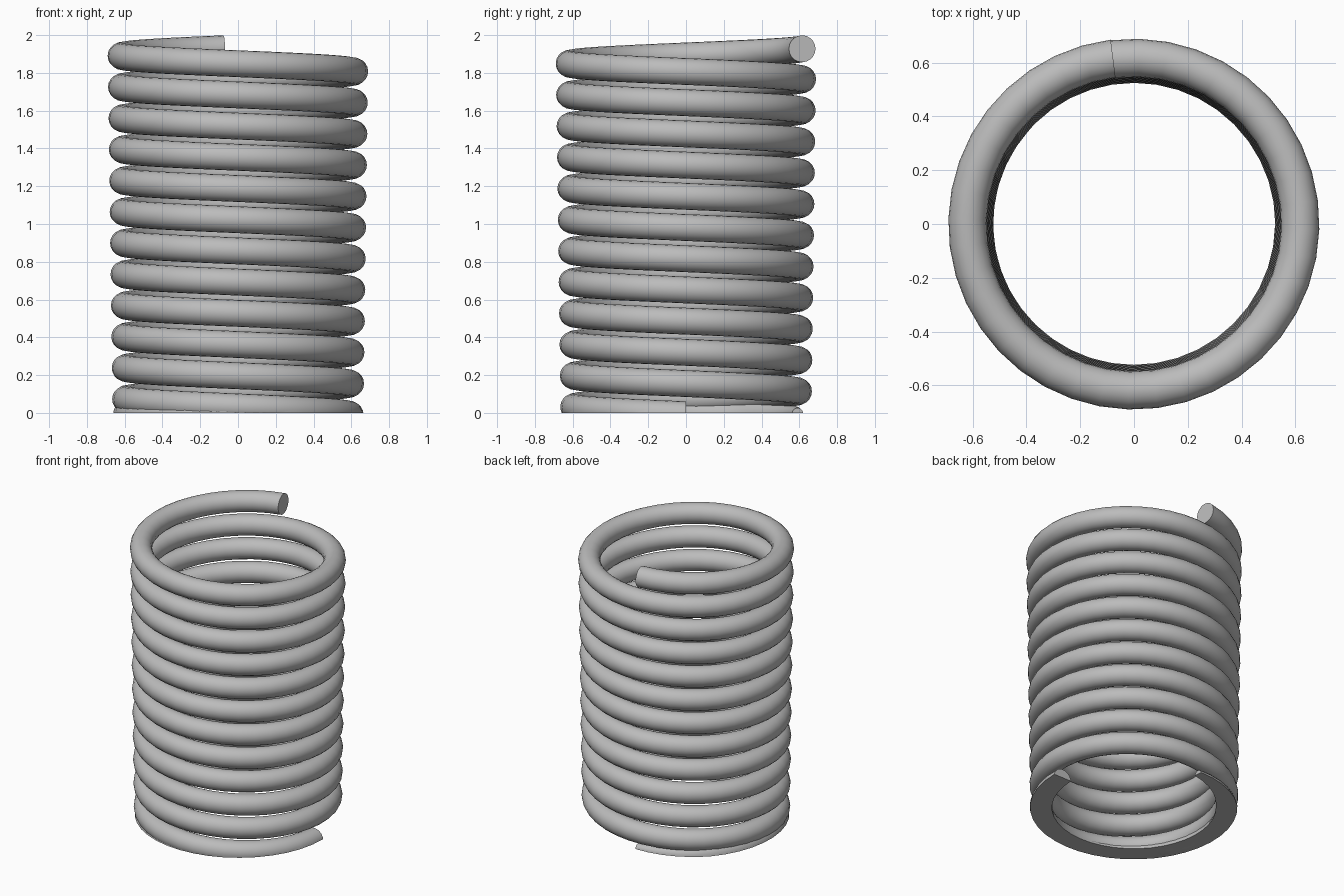
import bpy, bmesh, math
from mathutils import Vector

cube = bpy.data.objects.get("Cube")
if cube:
    bpy.data.objects.remove(cube, do_unlink=True)

# Plain steel colour
steel = bpy.data.materials.new("steel_grey")
steel.use_nodes = True
grey = (0.5, 0.5, 0.5, 1)
steel.diffuse_color = grey
steel.node_tree.nodes["Principled BSDF"].inputs["Base Color"].default_value = grey

PITCH = 0.1652
WIRE = 0.071
START_Z = -0.01
SIDES = 20
STEPS_PER_TURN = 40


def sweep_wire(name, turns, centre_at):
    """Sweep a round wire clockwise; centre_at(t) gives coil radius, height, wire radius."""
    bm = bmesh.new()
    steps = round(turns * STEPS_PER_TURN)
    rings = []
    for i in range(steps + 1):
        t = turns * i / steps
        radius, height, wire = centre_at(t)
        a = -t * math.tau
        out = Vector((math.cos(a), math.sin(a), 0))
        ring = []
        for k in range(SIDES):
            b = math.tau * k / SIDES
            p = out * (radius + wire * math.cos(b))
            p.z = height + wire * math.sin(b)
            ring.append(bm.verts.new(p))
        rings.append(ring)
    for r0, r1 in zip(rings, rings[1:]):
        for k in range(SIDES):
            n = (k + 1) % SIDES
            bm.faces.new((r0[k], r0[n], r1[n], r1[k]))
    bm.faces.new(rings[0])
    bm.faces.new(rings[-1])

    # Grind the underside flat at floor level
    cut = bmesh.ops.bisect_plane(
        bm, geom=bm.verts[:] + bm.edges[:] + bm.faces[:],
        plane_co=(0, 0, 0), plane_no=(0, 0, 1), clear_inner=True)
    rim = [e for e in cut["geom_cut"] if isinstance(e, bmesh.types.BMEdge)]
    bmesh.ops.triangle_fill(bm, edges=rim, use_beauty=True)
    bmesh.ops.recalc_face_normals(bm, faces=bm.faces[:])

    mesh = bpy.data.meshes.new(name)
    bm.to_mesh(mesh)
    bm.free()
    mesh.materials.append(steel)
    obj = bpy.data.objects.new(name, mesh)
    bpy.context.collection.objects.link(obj)
    bpy.ops.object.select_all(action="DESELECT")
    obj.select_set(True)
    bpy.context.view_layer.objects.active = obj
    bpy.ops.object.shade_smooth_by_angle(angle=math.radians(35))
    return obj


# Main coil, widening slightly towards the top
TURNS = 11.73
sweep_wire("spring_coil", TURNS,
           lambda t: (0.594 + 0.026 * t / TURNS, START_Z + PITCH * t, WIRE))


# Closed end coil lying on the floor, tapering out under the first turn
def closed_end(t):
    taper = max(0, (t - 0.62) / 0.12)
    return 0.592, START_Z + 0.01 * t, 0.069 - 0.04 * taper


sweep_wire("ground_end_coil", 0.74, closed_end)
